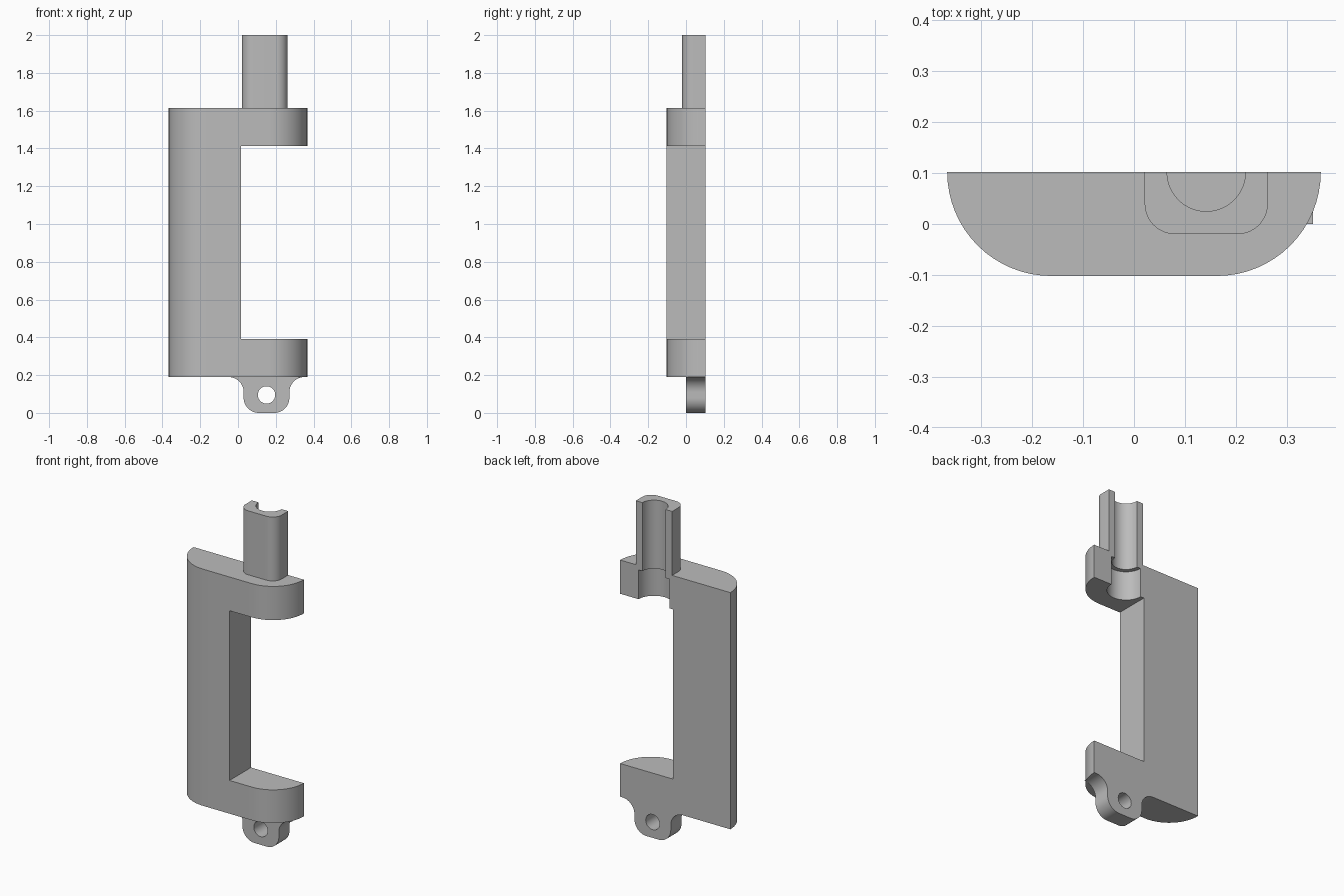
import bpy, bmesh
from math import sin, cos, radians
from mathutils import Matrix

cube = bpy.data.objects.get("Cube")
if cube:
    bpy.data.objects.remove(cube, do_unlink=True)

grey = bpy.data.materials.new("plain grey")
grey.use_nodes = True
colour = (0.5, 0.5, 0.5, 1)
grey.diffuse_color = colour
grey.node_tree.nodes["Principled BSDF"].inputs["Base Color"].default_value = colour

BACK = 0.102       # flat rear plane
BORE_X = 0.142     # axis of the bore
LUG_X = 0.151      # centre of the lug


def arc(cx, cy, r, start, end, steps=16):
    """Points along an arc, angles in degrees."""
    angles = [radians(start + (end - start) * i / steps) for i in range(steps + 1)]
    return [(cx + r * cos(a), cy + r * sin(a)) for a in angles]


def extrude(name, outline, low, high, upright=False):
    """Prism along z, or along y when the outline is drawn in x and z."""
    bm = bmesh.new()
    if upright:
        verts = [bm.verts.new((x, low, z)) for x, z in outline]
        step = (0, high - low, 0)
    else:
        verts = [bm.verts.new((x, y, low)) for x, y in outline]
        step = (0, 0, high - low)
    face = bm.faces.new(verts)
    new = bmesh.ops.extrude_face_region(bm, geom=[face])["geom"]
    bmesh.ops.translate(bm, vec=step, verts=[g for g in new if isinstance(g, bmesh.types.BMVert)])
    bmesh.ops.recalc_face_normals(bm, faces=bm.faces)
    mesh = bpy.data.meshes.new(name)
    bm.to_mesh(mesh)
    bm.free()
    mesh.materials.append(grey)
    obj = bpy.data.objects.new(name, mesh)
    bpy.context.collection.objects.link(obj)
    return obj


def cut(obj, cutter):
    """Subtract a hidden cutter."""
    mod = obj.modifiers.new(cutter.name, "BOOLEAN")
    mod.operation, mod.solver, mod.object = "DIFFERENCE", "EXACT", cutter
    cutter.hide_render = True
    cutter.hide_set(True)


def smooth(obj):
    """Apply the cuts, then shade curved walls smooth with sharp rims."""
    bpy.ops.object.select_all(action="DESELECT")
    obj.select_set(True)
    bpy.context.view_layer.objects.active = obj
    for mod in list(obj.modifiers):
        bpy.ops.object.modifier_apply(modifier=mod.name)
    bpy.ops.object.shade_smooth_by_angle(angle=radians(30))


# C-shaped body with rounded front edges
r = 0.204
body = extrude("body", arc(-0.163, BACK, r, 180, 270) + arc(0.163, BACK, r, 270, 360), 0.19, 1.615)
notch = [(0.015, -0.3), (0.5, -0.3), (0.5, 0.3), (0.015, 0.3)]
cut(body, extrude("notch_cutter", notch, 0.39, 1.412))
cut(body, extrude("wide_bore_cutter", arc(BORE_X, BACK, 0.103, 0, 354, 59), 1.3, 1.588))
cut(body, extrude("narrow_bore_cutter", arc(BORE_X, BACK, 0.077, 0, 354, 59), 1.5, 1.7))

# Half sleeve on the upper arm
left, right, front, fillet = 0.021, 0.263, -0.02, 0.06
sleeve_outline = [(left, BACK)]
sleeve_outline += arc(left + fillet, front + fillet, fillet, 180, 270)
sleeve_outline += arc(right - fillet, front + fillet, fillet, 270, 360)
sleeve_outline += [(right, BACK)] + arc(BORE_X, BACK, 0.077, 360, 180, 30)
sleeve = extrude("sleeve", sleeve_outline, 1.615, 2)

# Flared lug with a pin hole below the lower arm
half, r = 0.121, 0.08
side = arc(half + r, 0.19 - r, r, 90, 180) + arc(half - r, r, r, 0, -90)
lug_outline = [(LUG_X + x, z) for x, z in side]
lug_outline += [(LUG_X - x, z) for x, z in reversed(side)]
lug = extrude("lug", lug_outline, 0, BACK, upright=True)
cut(lug, extrude("pin_hole_cutter", arc(LUG_X, 0.095, 0.046, 0, 350, 35), -0.2, 0.3, upright=True))

for part in (body, sleeve, lug):
    smooth(part)
for obj in list(bpy.data.objects):
    if obj.name.endswith("_cutter"):
        bpy.data.objects.remove(obj, do_unlink=True)
